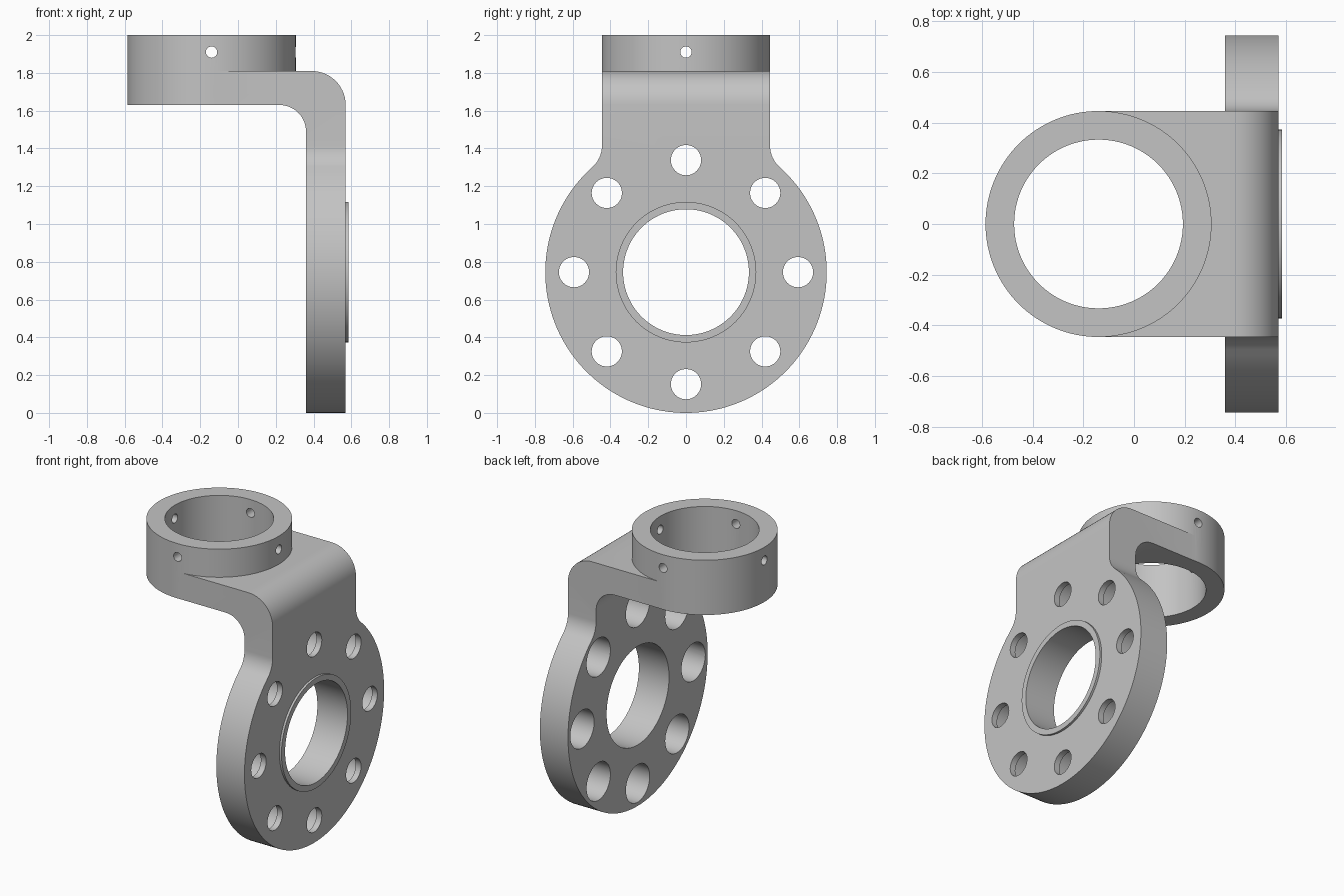
import bpy, bmesh, math
from mathutils import Matrix, Vector

cube = bpy.data.objects.get("Cube")
if cube:
    bpy.data.objects.remove(cube, do_unlink=True)

RING_X, RING_R, BORE_R = -0.14, 0.446, 0.333
DISC_Z, DISC_R, BOLT_R = 0.745, 0.745, 0.593
FACE_IN, FACE_OUT, HALF_W = 0.36, 0.57, 0.445

metal = bpy.data.materials.new("light grey metal")
metal.use_nodes = True
grey = (0.55, 0.55, 0.55, 1)
metal.diffuse_color = grey
metal.node_tree.nodes["Principled BSDF"].inputs["Base Color"].default_value = grey


def finish(name, bm):
    bmesh.ops.recalc_face_normals(bm, faces=bm.faces)
    mesh = bpy.data.meshes.new(name)
    bm.to_mesh(mesh)
    bm.free()
    mesh.materials.append(metal)
    obj = bpy.data.objects.new(name, mesh)
    bpy.context.collection.objects.link(obj)
    return obj


def prism(name, points, shift):
    """Extrude a closed outline along a vector."""
    bm = bmesh.new()
    face = bm.faces.new([bm.verts.new(p) for p in points])
    out = bmesh.ops.extrude_face_region(bm, geom=[face])
    verts = [g for g in out["geom"] if isinstance(g, bmesh.types.BMVert)]
    bmesh.ops.translate(bm, vec=shift, verts=verts)
    return finish(name, bm)


def cylinder(name, start, end, radius, sides=96):
    a, b = Vector(start), Vector(end)
    turn = (b - a).to_track_quat('Z', 'Y').to_matrix().to_4x4()
    bm = bmesh.new()
    bmesh.ops.create_cone(bm, cap_ends=True, segments=sides, radius1=radius,
                          radius2=radius, depth=(b - a).length,
                          matrix=Matrix.Translation((a + b) / 2) @ turn)
    return finish(name, bm)


def combine(target, other, operation):
    """Apply a boolean and discard the helper."""
    mod = target.modifiers.new(operation, 'BOOLEAN')
    mod.operation, mod.solver, mod.object = operation, 'EXACT', other
    bpy.context.view_layer.objects.active = target
    bpy.ops.object.modifier_apply(modifier=mod.name)
    bpy.data.objects.remove(other, do_unlink=True)


def arc(cx, cy, r, a0, a1, steps):
    return [(cx + r * math.cos(math.radians(a0 + (a1 - a0) * i / steps)),
             cy + r * math.sin(math.radians(a0 + (a1 - a0) * i / steps)))
            for i in range(steps + 1)]


# Bent plate, seen from the side
bend = [(RING_X, 1.63)] + arc(0.22, 1.49, 0.14, 90, 0, 12)
bend += [(FACE_IN, -0.1), (FACE_OUT, -0.1)] + arc(0.39, 1.63, 0.18, 0, 90, 14)
bend += [(RING_X, 1.81)]
bracket = prism("bracket", [(x, -1, z) for x, z in bend], (0, 2, 0))

# Disc and neck outline with filleted shoulders
fillet = 0.153
dz = math.sqrt((DISC_R + fillet) ** 2 - (HALF_W + fillet) ** 2)
angle = math.degrees(math.atan2(dz, HALF_W + fillet))
half = arc(0, DISC_Z, DISC_R, -90, angle, 56)
half += arc(HALF_W + fillet, DISC_Z + dz, fillet, 180 + angle, 180, 8)[1:]
half += [(HALF_W, 2.2)]
outline = half + [(-y, z) for y, z in reversed(half[1:])]
combine(bracket, prism("outline", [(-1, y, z) for y, z in outline], (2, 0, 0)), 'INTERSECT')

# Clamp ring and raised collar
combine(bracket, cylinder("ring", (RING_X, 0, 1.63), (RING_X, 0, 2), RING_R, 128), 'UNION')
combine(bracket, cylinder("collar", (0.5, 0, DISC_Z), (0.585, 0, DISC_Z), 0.372), 'UNION')

# Large bores
combine(bracket, cylinder("ring_bore", (RING_X, 0, 1.4), (RING_X, 0, 2.2), BORE_R), 'DIFFERENCE')
combine(bracket, cylinder("disc_bore", (0.2, 0, DISC_Z), (0.8, 0, DISC_Z), BORE_R), 'DIFFERENCE')

# Counterbored bolt holes around the disc
for i in range(8):
    a = i * math.pi / 4
    y, z = BOLT_R * math.cos(a), DISC_Z + BOLT_R * math.sin(a)
    combine(bracket, cylinder("bolt_hole", (0.3, y, z), (0.7, y, z), 0.08, 48), 'DIFFERENCE')
    combine(bracket, cylinder("counterbore", (0.25, y, z), (0.53, y, z), 0.127, 48), 'DIFFERENCE')

# Set-screw holes through the clamp ring
for dx, dy in ((1, 0), (0, 1)):
    combine(bracket, cylinder("screw_hole", (RING_X - dx, -dy, 1.91),
                              (RING_X + dx, dy, 1.91), 0.03, 24), 'DIFFERENCE')

bpy.ops.object.select_all(action='DESELECT')
bracket.select_set(True)
bpy.context.view_layer.objects.active = bracket
bpy.ops.object.shade_smooth_by_angle(angle=math.radians(30))
